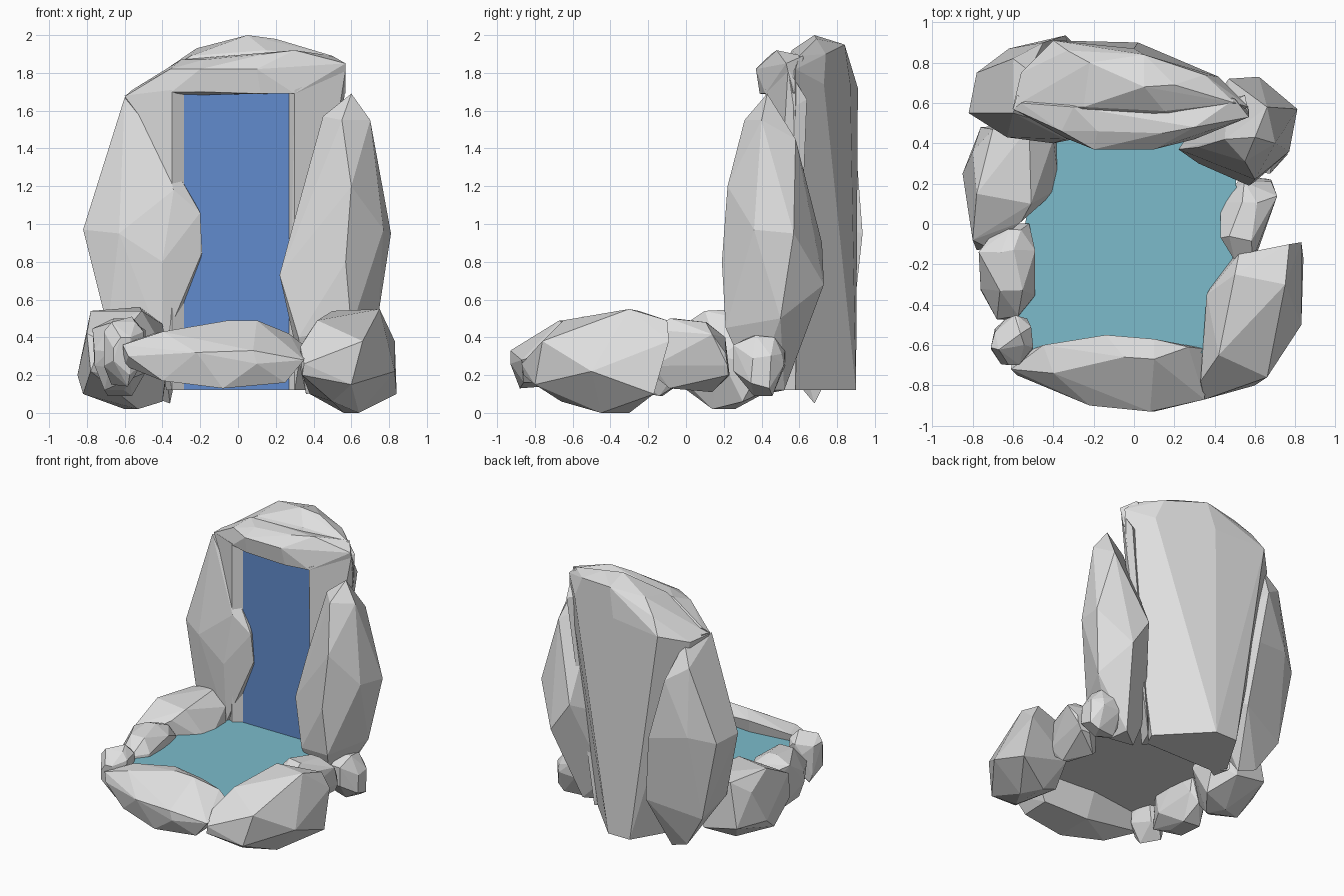
import bpy, bmesh, math, random

random.seed(11)


def material(name, rgb):
    m = bpy.data.materials.new(name)
    m.diffuse_color = (*rgb, 1)
    return m


STONE = material("grey stone", (0.74, 0.74, 0.74))
POOL = material("teal pool water", (0.20, 0.50, 0.60))
FALL = material("blue falling water", (0.12, 0.26, 0.61))


def finish(bm, name, mat):
    me = bpy.data.meshes.new(name)
    bm.to_mesh(me)
    bm.free()
    me.materials.append(mat)
    ob = bpy.data.objects.new(name, me)
    bpy.context.collection.objects.link(ob)


def hull(name, points):
    """Faceted stone from a few corner points."""
    bm = bmesh.new()
    for p in points:
        bm.verts.new(p)
    res = bmesh.ops.convex_hull(bm, input=bm.verts)
    junk = {v for v in res["geom_interior"] + res["geom_unused"]
            if isinstance(v, bmesh.types.BMVert)}
    bmesh.ops.delete(bm, geom=list(junk), context='VERTS')
    # merge nearly flat neighbours into broad facets
    bmesh.ops.dissolve_limit(bm, angle_limit=math.radians(4), verts=bm.verts, edges=bm.edges)
    bmesh.ops.recalc_face_normals(bm, faces=bm.faces)
    finish(bm, name, STONE)


def rock(name, axis, rows, cut=0.3):
    """Stone from uneven cross-sections: (position, a min, a max, b min, b max)."""
    points = []
    for p, a0, a1, b0, b1 in rows:
        for sa, sb in ((0, 0), (1, 0), (1, 1), (0, 1)):
            for u, v in ((cut, 0), (0, cut)):
                u += random.uniform(-.2, .15) * (u > 0)
                v += random.uniform(-.2, .15) * (v > 0)
                if random.random() < .2:
                    continue
                a = a0 + (a1 - a0) * abs(sa - u)
                b = b0 + (b1 - b0) * abs(sb - v)
                q = p + random.uniform(-.02, .02)
                points.append({'x': (q, a, b), 'y': (a, q, b)}[axis])
    hull(name, points)


def plate(name, points, mat):
    bm = bmesh.new()
    bm.faces.new([bm.verts.new(p) for p in points])
    finish(bm, name, mat)


# Back slab: slanting back, widening towards the crown, flat front behind the water
hull("back_slab", [
    (-.30, .475, .12), (.28, .475, .12), (-.30, .475, 1.72), (.28, .475, 1.72),
    (-.36, .56, .12), (.33, .58, .12), (.02, .90, .12), (-.16, .90, .12),
    (-.60, .58, 1.67), (.56, .58, 1.62), (.57, .58, 1.82), (.42, .73, 1.74),
    (0, .87, 1.74), (-.40, .91, 1.72), (-.56, .75, 1.66),
    (-.34, .60, 1.84), (-.33, .86, 1.83), (.35, .74, 1.90), (.50, .60, 1.89),
    (-.22, .80, 1.93), (.05, .84, 1.95), (.05, .68, 2.0), (.20, .69, 1.98),
    (-.25, .58, 1.89), (.15, .56, 1.92)])
# Hood hanging over the top of the water
hull("hood_rock", [
    (-.35, .43, 1.70), (-.20, .39, 1.70), (.12, .39, 1.69), (.30, .42, 1.69),
    (-.20, .37, 1.82), (.10, .37, 1.82), (-.36, .46, 1.82), (-.18, .46, 1.87),
    (.14, .45, 1.90), (.30, .48, 1.92), (.57, .53, 1.85), (.57, .57, 1.69),
    (-.60, .57, 1.675), (-.56, .60, 1.71), (-.30, .58, 1.87), (.50, .62, 1.89),
    (-.35, .68, 1.70), (.35, .68, 1.69)])
# Jambs framing the water
hull("left_jamb", [
    (-.35, .43, .12), (-.28, .475, .12), (-.38, .56, .12), (-.35, .43, 1.71),
    (-.28, .475, 1.71), (-.60, .57, 1.68), (-.58, .64, 1.68)])
hull("right_jamb", [
    (.30, .44, .12), (.268, .475, .12), (.36, .58, .12), (.30, .42, 1.71), (.268, .475, 1.71),
    (.56, .57, 1.62), (.57, .54, 1.82), (.55, .64, 1.66)])

# Tall standing stones either side
hull("tall_stone_left", [
    (-.60, .55, 1.67), (-.52, .76, 1.65), (-.60, .82, 1.5), (-.82, .55, .97), (-.78, .75, .95),
    (-.62, .87, 1.0), (-.34, .935, .95), (-.45, .90, 1.40), (-.43, .50, 1.46), (-.34, .42, 1.18),
    (-.20, .44, 1.06), (-.19, .46, .85), (-.63, .43, .95), (-.40, .40, .80), (-.69, .50, .45),
    (-.66, .75, .35), (-.40, .43, .35), (-.28, .88, .45), (-.36, .68, .05), (-.50, .70, .10)])
hull("tall_stone_right", [
    (.60, .43, 1.69), (.45, .42, 1.57), (.55, .31, 1.55), (.70, .40, 1.55), (.66, .58, 1.45),
    (.32, .38, 1.10), (.22, .37, .73), (.57, .19, .80), (.60, .22, 1.20), (.81, .57, .95),
    (.77, .36, .97), (.62, .73, .68), (.47, .72, .90), (.32, .30, .40), (.60, .21, .45),
    (.74, .50, .50), (.50, .52, .12), (.36, .42, .10), (.52, .36, .12), (.32, .50, .30)])

# Rim stones around the pool
hull("front_right_boulder", [
    (.34, -.86, .20), (.35, -.87, .26), (.33, -.78, .35), (.36, -.35, .40), (.38, -.38, .10),
    (.42, -.65, .49), (.50, -.25, .54), (.52, -.15, .45), (.75, -.30, .55), (.77, -.10, .49),
    (.83, -.09, .38), (.84, -.17, .10), (.83, -.50, .22), (.66, -.76, .38), (.60, -.80, .15),
    (.56, -.30, .0), (.64, -.45, .0), (.46, -.17, .20), (.50, -.66, .06)])
hull("front_rim_stone", [
    (-.61, -.72, .36), (-.60, -.66, .25), (-.58, -.75, .30), (-.45, -.60, .42), (-.40, -.80, .17),
    (-.40, -.74, .43), (-.22, -.90, .32), (-.14, -.55, .46), (-.05, -.66, .49), (.10, -.67, .49),
    (.10, -.57, .44), (-.08, -.88, .13), (-.10, -.62, .15), (.10, -.93, .26), (.08, -.93, .33),
    (.27, -.61, .42), (.36, -.62, .35), (.35, -.87, .28), (.25, -.86, .16), (.25, -.65, .17)])
rock("right_rim_stone", 'y', [
    (-.18, .50, .60, .22, .44), (-.08, .43, .67, .13, .50), (.12, .43, .71, .11, .48),
    (.22, .52, .68, .20, .40)])
rock("right_small_stone", 'y', [
    (.27, .58, .70, .22, .36), (.36, .51, .76, .09, .41), (.46, .50, .76, .09, .40),
    (.51, .56, .70, .20, .34)])
hull("left_back_rim_stone", [
    (-.78, -.13, .22), (-.72, -.12, .38), (-.80, -.08, .42), (-.56, .01, .48), (-.60, -.02, .18),
    (-.85, .25, .20), (-.82, .12, .10), (-.78, .15, .54), (-.70, .47, .53), (-.52, .48, .56),
    (-.51, .10, .54), (-.40, .42, .47), (-.37, .18, .30), (-.37, .40, .25), (-.53, .14, .02),
    (-.60, .26, .02), (-.40, .30, .06), (-.76, .48, .20), (-.50, .50, .15), (-.80, .36, .44)])
rock("left_middle_rim_stone", 'y', [
    (-.46, -.68, -.56, .18, .38), (-.34, -.76, -.49, .12, .48), (-.14, -.77, -.49, .09, .50),
    (-.01, -.66, -.52, .18, .46)])
rock("left_front_rim_stone", 'y', [
    (-.69, -.66, -.55, .20, .40), (-.62, -.71, -.50, .14, .48), (-.53, -.69, -.51, .15, .51),
    (-.47, -.64, -.53, .24, .44)])

# Pool surface over a stone bed, reaching under the rim stones
outline = [(-.56, -.66), (.36, -.64), (.46, -.30), (.52, -.02), (.50, .30),
           (.34, .47), (-.36, .47), (-.46, .40), (-.54, .00), (-.58, -.30)]
plate("pool_surface", [(x, y, .365) for x, y in outline], POOL)
plate("pool_bed", [(x, y, .357) for x, y in reversed(outline)], STONE)

# Sheet of falling water
plate("waterfall", [(-.285, .468, .125), (.27, .468, .125), (.27, .468, 1.71), (-.285, .468, 1.71)], FALL)
